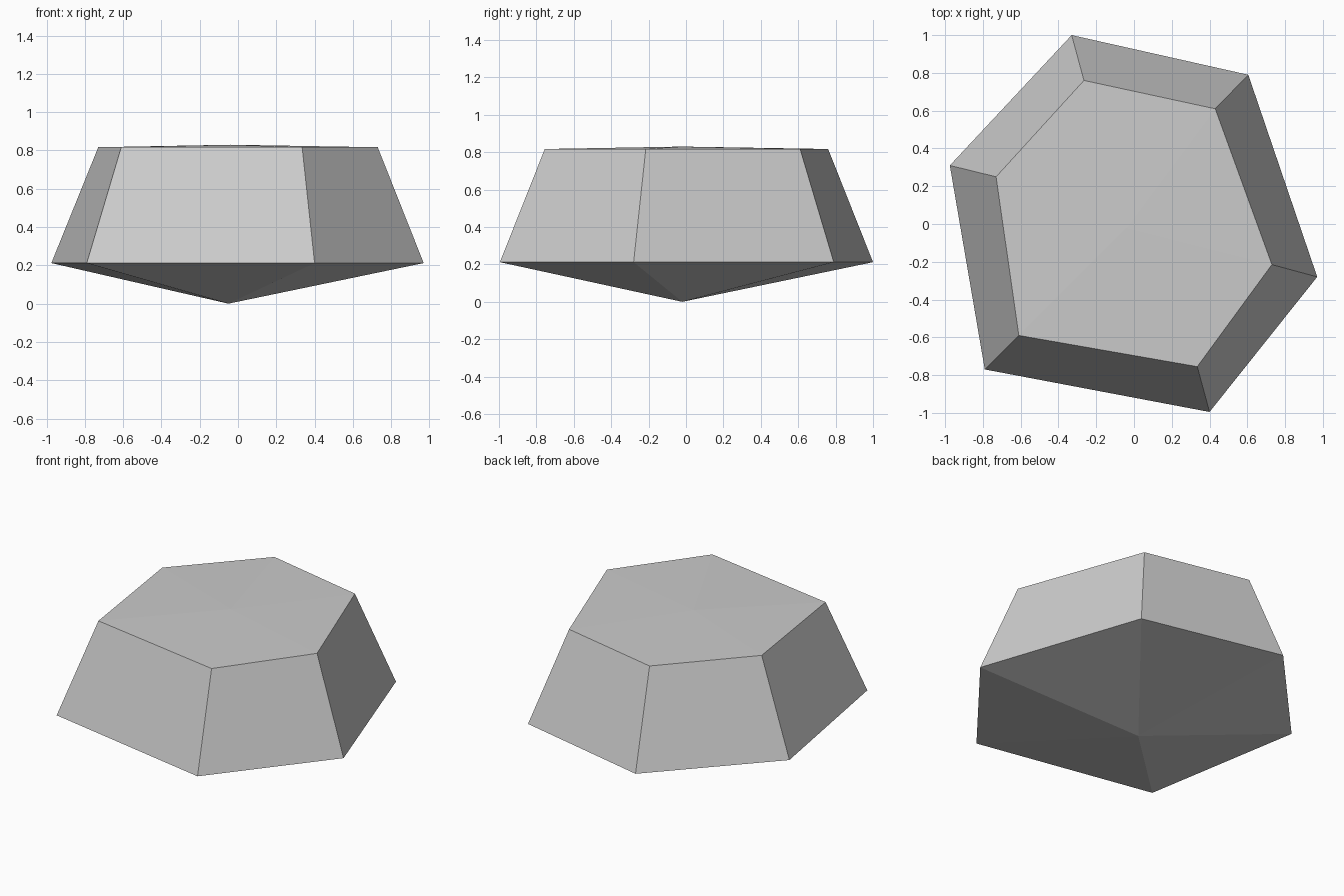
import bpy
import bmesh

default_cube = bpy.data.objects.get("Cube")
if default_cube:
    bpy.data.objects.remove(default_cube, do_unlink=True)


def make_material(name, color):
    material = bpy.data.materials.new(name)
    material.use_nodes = True
    material.diffuse_color = color
    shader = next(n for n in material.node_tree.nodes if n.type == "BSDF_PRINCIPLED")
    shader.inputs["Base Color"].default_value = color
    return material


def add_ring(mesh, outline, height):
    return [mesh.verts.new((x, y, height)) for x, y in outline]


def bridge(mesh, lower, upper):
    for i in range(len(lower)):
        j = (i + 1) % len(lower)
        mesh.faces.new((lower[i], lower[j], upper[j], upper[i]))


def close_with_point(mesh, ring, point):
    tip = mesh.verts.new(point)
    for i in range(len(ring)):
        mesh.faces.new((ring[i], ring[(i + 1) % len(ring)], tip))


# Uneven hexagonal outlines of the wide rim and the narrower crown
rim_outline = [(-0.33, 1.0), (-0.975, 0.31), (-0.79, -0.77),
               (0.40, -0.995), (0.97, -0.28), (0.605, 0.79)]
crown_outline = [(-0.265, 0.76), (-0.73, 0.25), (-0.61, -0.59),
                 (0.335, -0.755), (0.73, -0.215), (0.43, 0.61)]

# Stone: sloped sides, nearly flat crown, shallow pointed underside
bm = bmesh.new()
rim = add_ring(bm, rim_outline, 0.212)
crown = add_ring(bm, crown_outline, 0.817)
bridge(bm, rim, crown)
close_with_point(bm, crown, (-0.04, -0.02, 0.83))
close_with_point(bm, rim, (-0.05, -0.02, 0))
bmesh.ops.recalc_face_normals(bm, faces=bm.faces[:])

stone_mesh = bpy.data.meshes.new("faceted_stone")
bm.to_mesh(stone_mesh)
bm.free()
stone_mesh.materials.append(make_material("stone_grey", (0.6, 0.6, 0.6, 1)))
stone = bpy.data.objects.new("faceted_stone", stone_mesh)
bpy.context.collection.objects.link(stone)
